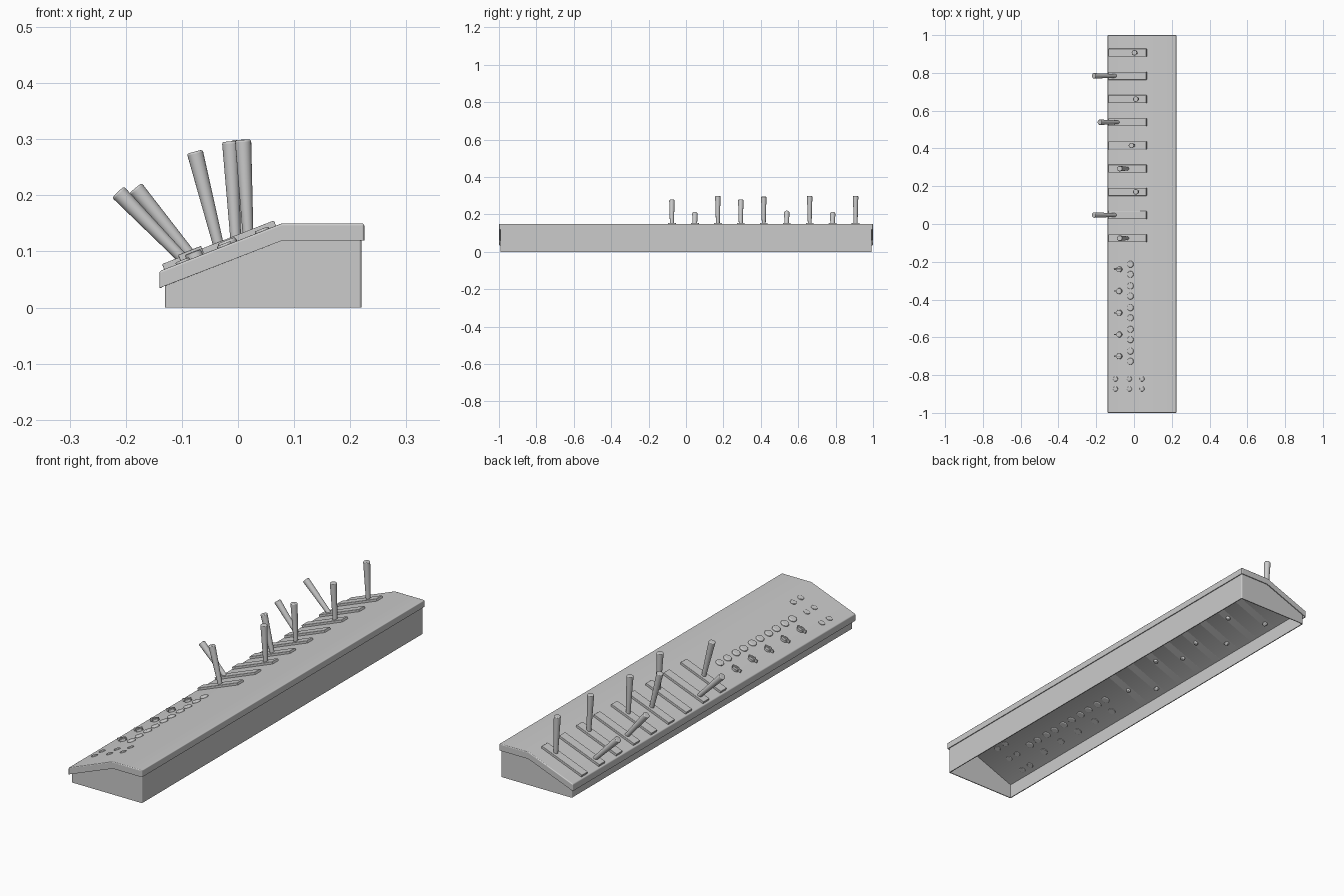
import bpy, bmesh, math
from mathutils import Matrix, Vector

if "Cube" in bpy.data.objects:
    bpy.data.objects.remove(bpy.data.objects["Cube"])

GREY = (0.6, 0.6, 0.6, 1)
grey = bpy.data.materials.new("plain grey")
grey.use_nodes = True
grey.diffuse_color = GREY
grey.node_tree.nodes["Principled BSDF"].inputs["Base Color"].default_value = GREY

# Sloped panel runs from its low edge up to the flat ledge
LOW, HIGH = Vector((-0.14, 0, 0.065)), Vector((0.078, 0, 0.15))
SLOPE = math.atan2(HIGH.z - LOW.z, HIGH.x - LOW.x)
TILT = Matrix.Rotation(-SLOPE, 4, 'Y')
SKIN = 0.004          # sheet thickness of lid and walls
DEPTH = SKIN + 0.003  # controls reach just through the lid


def on_panel(x, y, lift=0.0):
    """Matrix placing local z = lift above the sloped panel at (x, y)."""
    z = LOW.z + (x - LOW.x) * math.tan(SLOPE)
    return Matrix.Translation((x, y, z)) @ TILT @ Matrix.Translation((0, 0, lift))


def finish(name, bm, bevel, segments=3):
    bmesh.ops.recalc_face_normals(bm, faces=bm.faces)
    mesh = bpy.data.meshes.new(name)
    bm.to_mesh(mesh)
    bm.free()
    mesh.materials.append(grey)
    obj = bpy.data.objects.new(name, mesh)
    bpy.context.collection.objects.link(obj)
    mod = obj.modifiers.new("bevel", 'BEVEL')
    mod.width, mod.segments = bevel, segments
    mod.limit_method, mod.angle_limit = 'ANGLE', math.radians(40)
    mod.harden_normals = True
    bpy.ops.object.select_all(action='DESELECT')
    obj.select_set(True)
    bpy.context.view_layer.objects.active = obj
    bpy.ops.object.shade_smooth_by_angle(angle=math.radians(35))
    return obj


def sheet_shell(name, profile, half, bevel, open_normals):
    """Extrude an x-z profile along y, open some faces, give it sheet thickness."""
    bm = bmesh.new()
    face = bm.faces.new([bm.verts.new((x, -half, z)) for x, z in profile])
    new = bmesh.ops.extrude_face_region(bm, geom=[face])["geom"]
    bmesh.ops.translate(bm, vec=(0, 2 * half, 0),
                        verts=[v for v in new if isinstance(v, bmesh.types.BMVert)])
    bmesh.ops.recalc_face_normals(bm, faces=bm.faces)
    bmesh.ops.delete(bm, geom=[f for f in bm.faces if open_normals(f.normal.z)],
                     context='FACES_ONLY')
    obj = finish(name, bm, bevel)
    shell = obj.modifiers.new("thickness", 'SOLIDIFY')
    shell.thickness, shell.offset = SKIN, -1
    obj.modifiers.new("crisp_rims", 'EDGE_SPLIT').split_angle = math.radians(35)


def add_disc(bm, matrix, r_low, r_top, bottom, top, sides=20):
    """Add a cylinder or cone between two local heights."""
    bmesh.ops.create_cone(bm, cap_ends=True, segments=sides, radius1=r_low,
                          radius2=r_top, depth=top - bottom,
                          matrix=matrix @ Matrix.Translation((0, 0, (top + bottom) / 2)))


def add_box(bm, matrix, size):
    bmesh.ops.create_cube(bm, size=1, matrix=matrix @ Matrix.Diagonal((*size, 1)))


# Lid: sheet with sloped panel, flat ledge and a skirt all round
sheet_shell("panel_lid", [(-0.14, 0.035), (-0.14, 0.065), (0.078, 0.15), (0.225, 0.15),
                          (0.225, 0.12), (0.08, 0.12)], 1.0, 0.004, lambda nz: nz < -0.5)

# Hollow base: four thin walls reaching up into the lid, open below
sheet_shell("base_walls", [(-0.13, 0), (-0.13, 0.064), (0.078, 0.145), (0.22, 0.145),
                           (0.22, 0)], 0.993, 0.005, lambda nz: abs(nz) > 0.5)

# Lever positions: (foot x, foot z, tip x, tip z), from the back forwards
UPRIGHT = (0.01, 0.125, 0.002, 0.299)
FORWARD = (0.018, 0.128, 0.009, 0.299)
NEARLY = (-0.004, 0.12, -0.014, 0.296)
HALF = (-0.034, 0.108, -0.077, 0.278)
PULLED = (-0.08, 0.088, -0.183, 0.213)
FULL = (-0.093, 0.082, -0.214, 0.206)
levers = [UPRIGHT, FULL, FORWARD, PULLED, NEARLY, HALF, FORWARD, FULL, HALF]

for i, (fx, fz, tx, tz) in enumerate(levers):
    y = 0.907 - i * 0.1228
    # Raised strip under each lever
    strip = bmesh.new()
    add_box(strip, on_panel(-0.032, y, 0.003), (0.214, 0.042, 0.014))
    finish(f"lever_strip_{i + 1}", strip, 0.002)
    # Tapered lever, wider at its rounded tip, passing through the panel
    foot, tip = Vector((fx, y, fz)), Vector((tx, y, tz))
    aim = (tip - foot).to_track_quat('Z', 'Y').to_matrix().to_4x4()
    lever = bmesh.new()
    add_disc(lever, Matrix.Translation(foot) @ aim, 0.009, 0.0145,
             -0.016, (tip - foot).length)
    finish(f"lever_{i + 1}", lever, 0.004)

# Pointer knobs, each with a pair of round buttons behind
for i in range(5):
    y = -0.24 - i * 0.115
    knob = bmesh.new()
    add_disc(knob, on_panel(-0.077, y), 0.016, 0.015, -DEPTH, 0.01)
    add_box(knob, on_panel(-0.081, y, 0.008), (0.044, 0.007, 0.014))
    finish(f"pointer_knob_{i + 1}", knob, 0.0015)
    for side, offset in (("back", 0.027), ("front", -0.027)):
        button = bmesh.new()
        add_disc(button, on_panel(-0.018, y + offset), 0.0175, 0.0175, -DEPTH, 0.008)
        finish(f"{side}_button_{i + 1}", button, 0.005, 4)

# Low indicator studs at the front end
for row, y in enumerate((-0.82, -0.873)):
    for col, x in enumerate((-0.098, -0.024, 0.043)):
        stud = bmesh.new()
        add_disc(stud, on_panel(x, y), 0.0135, 0.0135, -DEPTH, 0.004)
        finish(f"indicator_stud_{row + 1}_{col + 1}", stud, 0.003)
